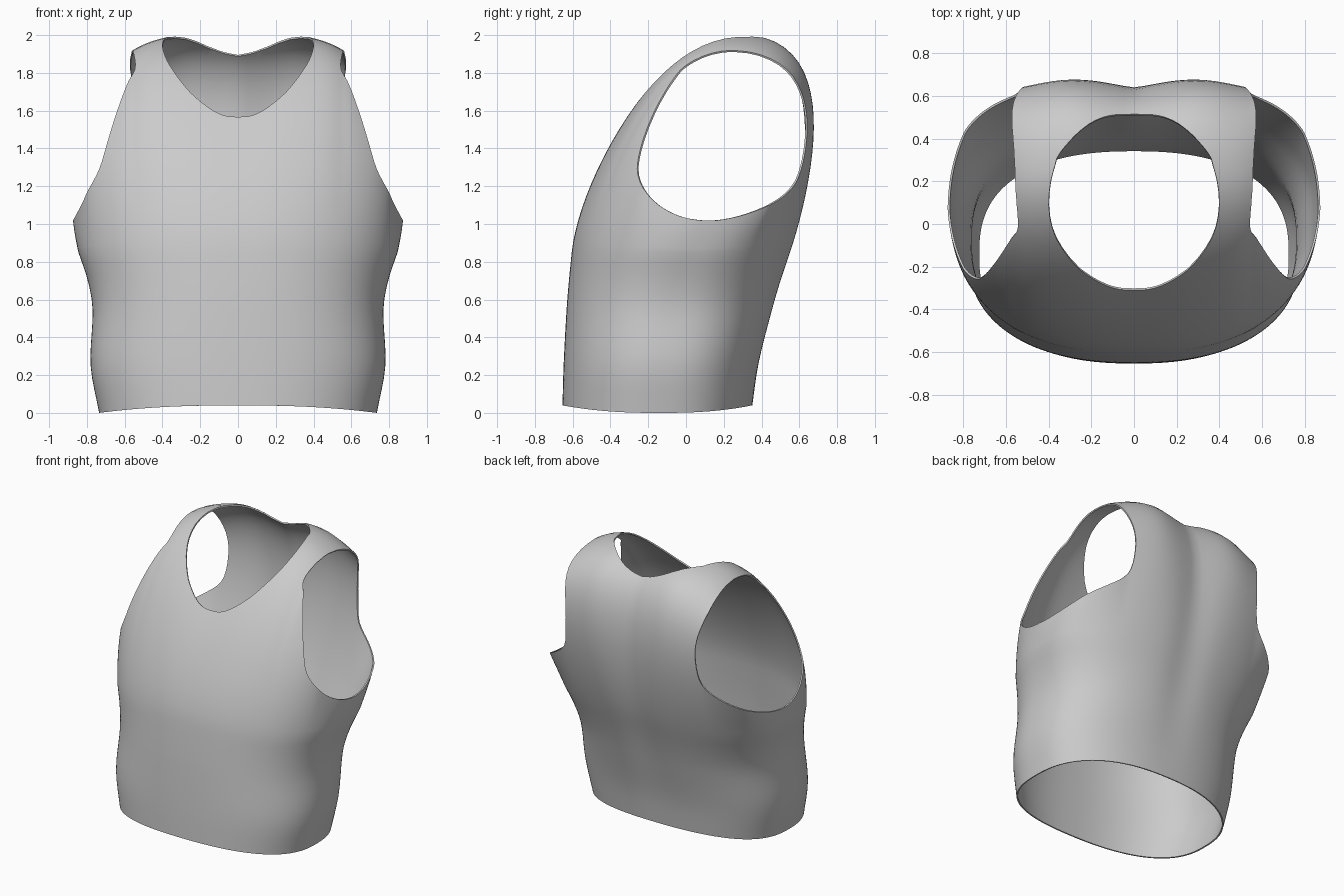
import bpy, bmesh, math
from mathutils import Vector

cube = bpy.data.objects.get("Cube")
if cube:
    bpy.data.objects.remove(cube)

CHEST = 0.85           # height where the torso tube meets the upper part
WIDTH = 0.88           # half width at the underarm
LOW_ROWS, TOP_ROWS = 14, 22

# Torso rings: height, half width, front y, back y, y of the widest point
RINGS = [(0, .735, -.655, .345, -.15), (.25, .78, -.648, .385, -.13),
         (.55, .77, -.632, .465, -.08), (.7, .795, -.62, .51, -.03),
         (CHEST, .845, -.605, .56, .03)]

# Shoulder ridge from the middle to the side: y, z at equal angle steps
RIDGE = [(.28, 1.99), (.28, 2.003), (.25, 1.955), (.255, 1.85),
         (.24, 1.72), (.18, 1.5), (.08, 1.25)]

# Outlines of the openings on the left half: x, y, z
NECK = [(0, -.315, 1.57), (.07, -.308, 1.575), (.145, -.272, 1.605), (.24, -.185, 1.675),
        (.325, -.06, 1.785), (.37, .05, 1.88), (.39, .17, 1.965), (.375, .27, 1.995),
        (.345, .33, 1.985), (.2, .465, 1.945), (.1, .515, 1.925), (0, .53, 1.92)]
ARMHOLE = [(.55, .24, 1.91), (.545, .1, 1.885), (.53, -.01, 1.81), (.55, -.06, 1.73),
           (.625, -.16, 1.58), (.715, -.25, 1.4), (.74, -.25, 1.26),
           (.8, -.17, 1.13), (.85, -.05, 1.05), (.87, .08, 1.02),
           (.86, .2, 1.025), (.81, .36, 1.07), (.68, .54, 1.17),
           (.56, .61, 1.28), (.51, .625, 1.45), (.505, .6, 1.61),
           (.53, .5, 1.77), (.55, .37, 1.88), (.55, .24, 1.91)]


def spline(points, steps):
    """Catmull-Rom curve through points of any dimension."""
    pts = [Vector(p) for p in points]
    pts = [2 * pts[0] - pts[1]] + pts + [2 * pts[-1] - pts[-2]]
    out = []
    for a, b, c, d in zip(pts, pts[1:], pts[2:], pts[3:]):
        for k in range(steps):
            t = k / steps
            out.append(b + (c - a) * (t / 2)
                       + (2 * a - 5 * b + 4 * c - d) * (t * t / 2)
                       + (3 * b - a - 3 * c + d) * (t ** 3 / 2))
    return out + [pts[-2]]


def ring_values(z):
    """Smoothly blended ring measurements at height z."""
    i = max(k for k in range(len(RINGS) - 1) if k == 0 or RINGS[k][0] <= z)
    lo, hi = RINGS[i], RINGS[i + 1]

    def slope(k, j):
        a, b = RINGS[max(k - 1, 0)], RINGS[min(k + 1, len(RINGS) - 1)]
        return (b[j] - a[j]) / (b[0] - a[0])
    h = hi[0] - lo[0]
    t = (z - lo[0]) / h
    s = t * t * (3 - 2 * t)
    return [lo[j] * (1 - s) + hi[j] * s
            + h * slope(i, j) * t * (1 - t) ** 2
            - h * slope(i + 1, j) * t * t * (1 - t) for j in range(1, 5)]


def torso(angle, side, z):
    """Point on the torso tube; side is -1 for the front and 1 for the back."""
    w, front, back, mid = ring_values(z)
    depth, power = (mid - front, 0.85) if side < 0 else (back - mid, 0.77)
    y = mid + side * depth * max(math.cos(angle), 0) ** power
    return Vector((w * math.sin(angle) ** 0.85, y, z))


def half_column(angle, side, ridge):
    """Points from the hem up to the shoulder ridge on the front or the back."""
    cos = math.cos(angle)
    hem = 0.04 * cos ** 2
    pts = [torso(angle, side, hem + (CHEST - hem) * n / LOW_ROWS)
           for n in range(LOW_ROWS + 1)]
    start = pts[-1]
    end = Vector((WIDTH * math.sin(angle) ** 0.85, ridge[0], ridge[1]))
    rise = (start - torso(angle, side, CHEST - 0.1)) * 10
    rise.x *= 0.6
    h = end.z - CHEST
    turn = min(max((end.z - 1.02) / 0.89, 0), 1) * math.pi / 2
    reach = 0.385 + 0.65 * max(0, end.x - 0.55)
    if side > 0:
        reach += cos * (0.03 + 0.3 * end.x)
    lean = side * math.sin(turn) * min(1, 2.2 * cos)
    p1 = start + rise * (h / 3)
    p2 = end + Vector((0, lean, -math.cos(turn))) * (h * reach)
    for n in range(1, TOP_ROWS + 1):
        t = n / TOP_ROWS
        u = 1 - t
        pts.append(start * u ** 3 + p1 * (3 * u * u * t)
                   + p2 * (3 * u * t * t) + end * t ** 3)
    if side > 0:       # shallow groove down the spine
        for p in pts:
            p.y -= (0.022 * math.exp(-(p.x / 0.14) ** 2)
                    * math.sin(math.pi * min(p.z / 1.98, 1)) ** 2)
    return pts


def make_object(name, bm, material):
    """Closed mesh object with two slots; slot 1 marks faces to be removed."""
    bmesh.ops.recalc_face_normals(bm, faces=bm.faces)
    mesh = bpy.data.meshes.new(name)
    bm.to_mesh(mesh)
    bm.free()
    mesh.materials.append(material)
    mesh.materials.append(material)
    obj = bpy.data.objects.new(name, mesh)
    bpy.context.collection.objects.link(obj)
    return obj


def cone_cutter(name, apex, loop, material):
    """Cone from a point inside the torso out through an opening's outline."""
    apex = Vector(apex)
    bm = bmesh.new()
    tip = bm.verts.new(apex)
    outer = [bm.verts.new(apex + (p - apex) * 1.8) for p in loop]
    cap = bm.verts.new(sum((v.co for v in outer), Vector()) / len(outer))
    for a, b in zip(outer, outer[1:] + outer[:1]):
        bm.faces.new((tip, a, b))
        bm.faces.new((cap, b, a))
    for f in bm.faces:
        f.material_index = 1
    cutter = make_object(name, bm, material)
    cutter.hide_render = True
    return cutter


def flip(p):
    return Vector((-p.x, p.y, p.z))


# Plain grey cloth
cloth = bpy.data.materials.new("light_grey_cloth")
cloth.use_nodes = True
grey = (0.6, 0.6, 0.6, 1)
cloth.diffuse_color = grey
cloth.node_tree.nodes["Principled BSDF"].inputs["Base Color"].default_value = grey

# Closed body from columns that run up the front and down the back
ridge_points = spline(RIDGE, 8)
half = []
for i, r in enumerate(ridge_points):
    angle = i / (len(ridge_points) - 1) * math.pi / 2
    half.append(half_column(angle, -1, r) + half_column(angle, 1, r)[-2::-1])
columns = [[flip(p) for p in c] for c in half[:0:-1]] + half

bm = bmesh.new()
grid = [[bm.verts.new(p) for p in c] for c in columns]
for a, b in zip(grid, grid[1:]):
    for i in range(len(a) - 1):
        bm.faces.new((a[i], b[i], b[i + 1], a[i + 1]))
bmesh.ops.remove_doubles(bm, verts=bm.verts, dist=0.0005)
hem_edges = [e for e in bm.edges if e.is_boundary]
for f in bmesh.ops.holes_fill(bm, edges=hem_edges, sides=0)["faces"]:
    f.material_index = 1
top = make_object("sleeveless_top", bm, cloth)

# Cut the neck and both armholes
neck = spline(NECK, 4)
arm = spline(ARMHOLE, 4)[:-1]
cutters = [
    cone_cutter("neck_cutter", (0, .15, 1.3), neck + [flip(p) for p in neck[-2:0:-1]], cloth),
    cone_cutter("left_arm_cutter", (.08, .15, 1.22), arm, cloth),
    cone_cutter("right_arm_cutter", (-.08, .15, 1.22), [flip(p) for p in arm], cloth)]
bpy.context.view_layer.objects.active = top
top.select_set(True)
for cutter in cutters:
    cut = top.modifiers.new(cutter.name, "BOOLEAN")
    cut.operation = "DIFFERENCE"
    cut.solver = "EXACT"
    cut.object = cutter
    bpy.ops.object.modifier_apply(modifier=cut.name)
    bpy.data.objects.remove(cutter)

# Keep only the cloth surface
bm = bmesh.new()
bm.from_mesh(top.data)
bmesh.ops.delete(bm, geom=[f for f in bm.faces if f.material_index == 1], context="FACES")
bmesh.ops.remove_doubles(bm, verts=bm.verts, dist=0.002)
bm.to_mesh(top.data)
bm.free()
top.data.materials.pop()

# Thin inner side
shell = top.modifiers.new("cloth_thickness", "SOLIDIFY")
shell.thickness = 0.01
shell.offset = -1
bpy.ops.object.modifier_apply(modifier=shell.name)
bpy.ops.object.shade_smooth_by_angle(angle=math.radians(50))
